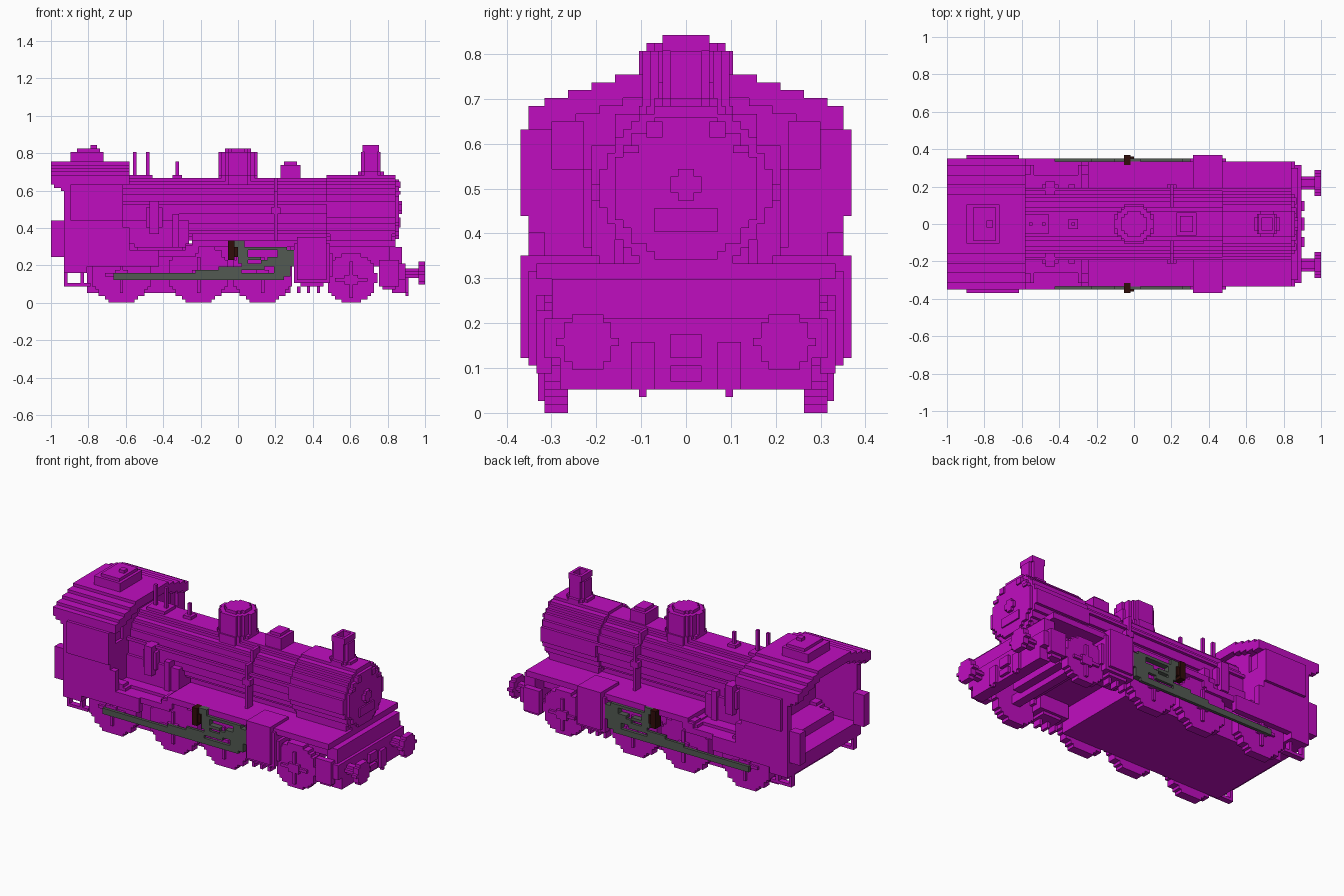
import bpy, bmesh, math
from mathutils import Matrix, Vector

if "Cube" in bpy.data.objects:
    bpy.data.objects.remove(bpy.data.objects["Cube"])

UNIT = 1 / 57  # size of one block; all measures below are in blocks


def material(name, colour):
    mat = bpy.data.materials.new(name)
    mat.use_nodes = True
    mat.diffuse_color = (*colour, 1)
    mat.node_tree.nodes["Principled BSDF"].inputs["Base Color"].default_value = (*colour, 1)
    return mat


magenta = material("magenta", (.53, .004, .53))
grey = material("steel grey", (.085, .1, .085))
brown = material("dark brown", (.03, .004, .003))


def part(name, boxes, mat=magenta, mirror=False):
    """Join boxes, each (x0, x1, y0, y1, z0, z1), optionally copied to the other side."""
    bm = bmesh.new()
    if mirror:
        boxes = boxes + [(a, b, -d, -c, e, f) for a, b, c, d, e, f in boxes]
    for a, b, c, d, e, f in boxes:
        centre = Vector((a + b, c + d, e + f)) * UNIT / 2
        size = Vector((b - a, d - c, f - e)) * UNIT
        bmesh.ops.create_cube(bm, size=1, matrix=Matrix.Translation(centre) @ Matrix.Diagonal((*size, 1)))
    mesh = bpy.data.meshes.new(name)
    bm.to_mesh(mesh)
    bm.free()
    mesh.materials.append(mat)
    obj = bpy.data.objects.new(name, mesh)
    bpy.context.collection.objects.link(obj)
    return obj


def wide(x0, x1, half, z0, z1):
    return (x0, x1, -half, half, z0, z1)


def disc(axis, u, v, r, lo, hi):
    """Stepped round drum along an axis, centred on u, v in the other two axes."""
    n = round(2 * r)
    rows = []
    for i in range(n):
        k = i + .5 - n / 2
        w = max(1, round(math.sqrt((r + .2) ** 2 - k * k)))
        if rows and rows[-1][2] == w:
            rows[-1][1] = k + .5
        else:
            rows.append([k - .5, k + .5, w])
    if axis == "x":
        return [(lo, hi, u - w, u + w, v + a, v + b) for a, b, w in rows]
    if axis == "y":
        return [(u - w, u + w, lo, hi, v + a, v + b) for a, b, w in rows]
    return [(u - w, u + w, v + a, v + b, lo, hi) for a, b, w in rows]


# Boiler and smokebox
MID = 28.5
part("boiler", disc("x", 0, MID, 9.5, -36, 27))
part("smokebox", disc("x", 0, MID, 10.5, 27, 48))
part("smokebox_door", disc("x", 0, MID, 9, 48, 49))
part("door_handle", [wide(49, 50, 2, 28, 30), wide(49, 50, 1, 27, 31)])
part("front_plate", [wide(49, 49.5, 4, 23, 26)])
part("door_clips", [(48, 49.5, 3, 5, 35, 37), (48, 49.5, 6, 8, 33, 34)], mirror=True)
part("firebox", [wide(-36, -15, 11, 14, 25), wide(-36, -18, 10, 25, 29)])
part("smokebox_saddle", [wide(28, 47, 8, 17, 22), wide(-14, 28, 6, 17, 21)])
part("handrail", [(-36, 27, 10, 11, 30, 31)], mirror=True)
part("pump", [(-27, -24, 9, 13, 21, 31), (-28, -23, 9, 12, 23, 29),
              (-20, -18, 9, 12, 16, 27)], mirror=True)
part("boiler_pipe", [(11, 12, 9, 12, 19, 34), (10, 13, 9, 12, 27, 29), (11, 12, 5, 9, 34, 38)], mirror=True)

# Fittings on top
part("chimney", disc("z", 40.5, 0, 4, 38, 40) + disc("z", 40.5, 0, 3, 40, 46)
     + [(38, 43, a, a + 1, 46, 48) for a in (-3, 2)]
     + [(a, a + 1, -2, 2, 46, 48) for a in (38, 42)])
part("steam_dome", disc("z", 0, 0, 6, 36, 39) + disc("z", 0, 0, 5.5, 39, 46) + disc("z", 0, 0, 4, 46, 47))
part("sand_box", [wide(13, 19, 3.5, 37, 42), wide(14, 18, 2.5, 42, 43)])
part("whistle_base", [wide(-33, -26, 3, 37, 39), wide(-20, -17, 1.5, 37, 39)])
part("whistles", [wide(x, x + 1, .5, 38, top) for x, top in ((-32, 46), (-28, 46), (-19, 43))])

# Cab
part("cab_side", [(-53, -35, 18, 20, 11, 37), (-53, -46, 17, 20, 9, 14),
                  (-51, -35, 20, 21, 25, 36), (-35, -33, 18, 20, 11, 23),
                  (-33, -24, 18, 20, 11, 16)], mirror=True)
part("cab_front", [wide(-37, -36, 19, 12, 39), wide(-37, -35, 15, 38, 40), wide(-37, -35, 10, 40, 42),
                   wide(-36, -35, 19, 12, 31), wide(-36, -35, 13, 31, 39)])
part("window_frame", [(-36, -35, 17, 19, 31, 39), (-36, -35, 13, 17, 37, 39)], mirror=True)
part("cab_floor", [wide(-53, -35, 18, 12, 14)])
part("rear_post", [(-57, -53, 16, 19, 14, 25)], mirror=True)
steps = (9, 12, 15, 18, 20)
part("cab_roof", [(-57, -33, 0 if i == 0 else steps[i - 1] - 1, w, 40 - i, 43 - i)
                  for i, w in enumerate(steps)] + [(-56, -35, 18, 20, 35, 36), (-54, -35, 18, 20, 34, 35)],
     mirror=True)
part("roof_vent", [wide(-51, -41, 6, 42, 46), wide(-49, -42, 5, 46, 47), wide(-45, -43, 1, 47, 48)])

# Running boards and frame
part("running_board", [wide(-14, 48, 19, 17, 19), wide(-35, -13, 19, 14, 16),
                       wide(-16, -12, 19, 15, 17.5)])
part("rear_chassis", [wide(-46, 16, 15, 3, 17), wide(-53, -46, 17, 9, 13)])
part("front_chassis", [wide(16, 48, 12, 11, 17)])
part("buffer_beam", [wide(46, 50, 17, 12, 17), wide(46, 51, 18, 7, 12), wide(47, 51, 16, 3, 7)])
part("front_step", [(43, 49, 17, 19, 5, 13), (44, 48, 15, 18, 4, 6)], mirror=True)
part("coupling", [wide(51, 52, 2, 7, 10), wide(51, 52, 2, 4, 6)])
part("brake_hose", [(50, 52, 4, 7, 3, 9), (51, 52, 5, 6, 2, 3)], mirror=True)
part("rear_step", [(-53, -45, 16, 18, 5, 6), (-53, -52, 16, 18, 5, 9),
                   (-48, -47, 16, 18, 5, 9)], mirror=True)

# Buffers
part("buffer", disc("x", 12.5, 9, 3.4, 55, 57) + disc("x", 12.5, 9, 1.5, 50, 55), mirror=True)


# Wheels with cross shaped hubs
def wheel(name, x, r):
    part(name, disc("y", x, r, r, 15, 18)
         + [(x - 5, x + 5, 18, 18.8, r - 1, r), (x - .5, x + .5, 18, 18.8, r - 6, r + 5),
            (x - 2, x + 2, 18, 19, r - 2, r + 1)], mirror=True)


for name, x in (("rear", -35.5), ("middle", -12), ("front", 7.5)):
    wheel(name + "_driving_wheel", x, 9)
wheel("leading_wheel", 34.5, 7.5)
part("leading_axle", [wide(33, 36, 15, 6, 9), wide(30, 39, 11, 8, 12)])

# Cylinders
part("cylinder", [(17, 28, 11, 20, 6, 18), (18, 27, 11, 21, 7, 20), (19, 26, 12, 19, 5, 6),
                  (28, 29, 13, 19, 8, 15)], mirror=True)
part("drain_pipes", [(x, x + 1, 15, 18, 3, 5) for x in (18, 21, 24)], mirror=True)

# Rods and valve gear
part("coupling_rod", [(-38, 14, 19, 20, 7, 9)], grey, True)
part("connecting_rod", [(x, x + 7, 19.1, 20, z, z + 2) for x, z in ((-13, 8), (-6, 9), (1, 10), (7, 11))],
     grey, True)
part("crosshead", [(11, 16, 18, 20, 8, 12), (13, 17, 18, 20, 11, 16), (9, 17, 18, 20, 13, 14)], grey, True)
part("valve_gear", [(-1, 2, 18, 20, 16, 19), (0, 3, 18, 20, 12, 16), (2, 15, 18, 20, 16, 17),
                    (3, 7, 18, 20, 13, 14), (12, 14, 18, 20, 14, 16)], grey, True)
part("expansion_link", [(-3, -1, 18, 21, 13, 19), (-2, 0, 18, 20.5, 14, 17)], brown, True)
